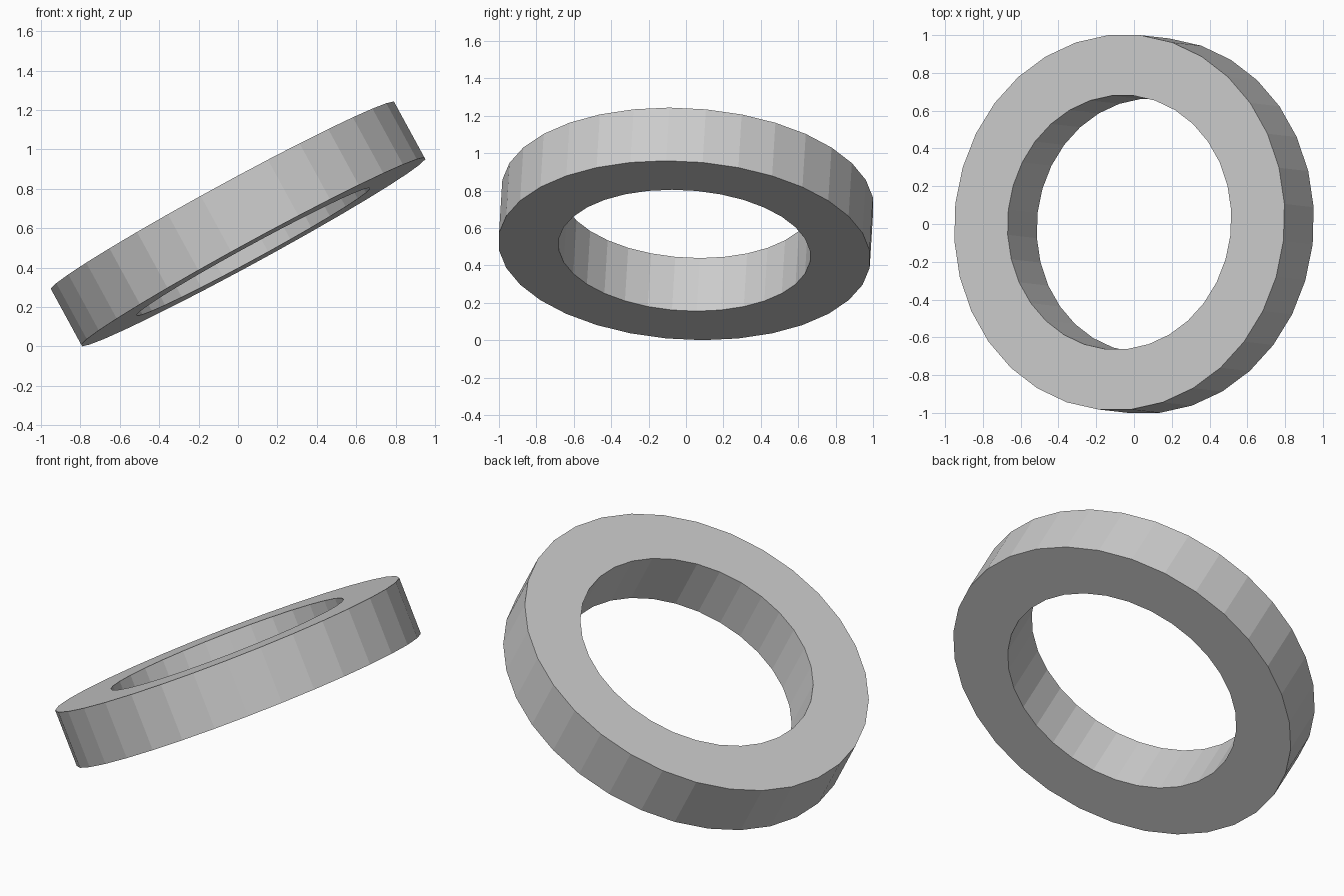
import bpy, bmesh
from math import sin, cos, pi, radians
from mathutils import Euler

if "Cube" in bpy.data.objects:
    bpy.data.objects.remove(bpy.data.objects["Cube"])

SIDES = 32
OUTER, INNER, HALF = 0.997, 0.675, 0.162
PROFILE = [(OUTER, -HALF), (OUTER, HALF), (INNER, HALF), (INNER, -HALF)]

# flat ring: rectangular profile swept around the axis
bm = bmesh.new()
loops = []
for i in range(SIDES):
    a = 2 * pi * (i + 0.5) / SIDES
    loops.append([bm.verts.new((r * cos(a), r * sin(a), z)) for r, z in PROFILE])
for i in range(SIDES):
    p, q = loops[i], loops[(i + 1) % SIDES]
    for j in range(4):
        k = (j + 1) % 4
        bm.faces.new((p[j], q[j], q[k], p[k]))
bmesh.ops.recalc_face_normals(bm, faces=bm.faces)

# lean the ring to the left and slightly to the back, resting on the ground
tilt = Euler((radians(-3.1), radians(-28.6), 0)).to_matrix()
bmesh.ops.rotate(bm, verts=bm.verts, cent=(0, 0, 0), matrix=tilt)
lowest = min(v.co.z for v in bm.verts)
bmesh.ops.translate(bm, verts=bm.verts, vec=(0, 0, -lowest))

mesh = bpy.data.meshes.new("tilted_ring")
bm.to_mesh(mesh)
bm.free()
bpy.context.collection.objects.link(bpy.data.objects.new("tilted_ring", mesh))
